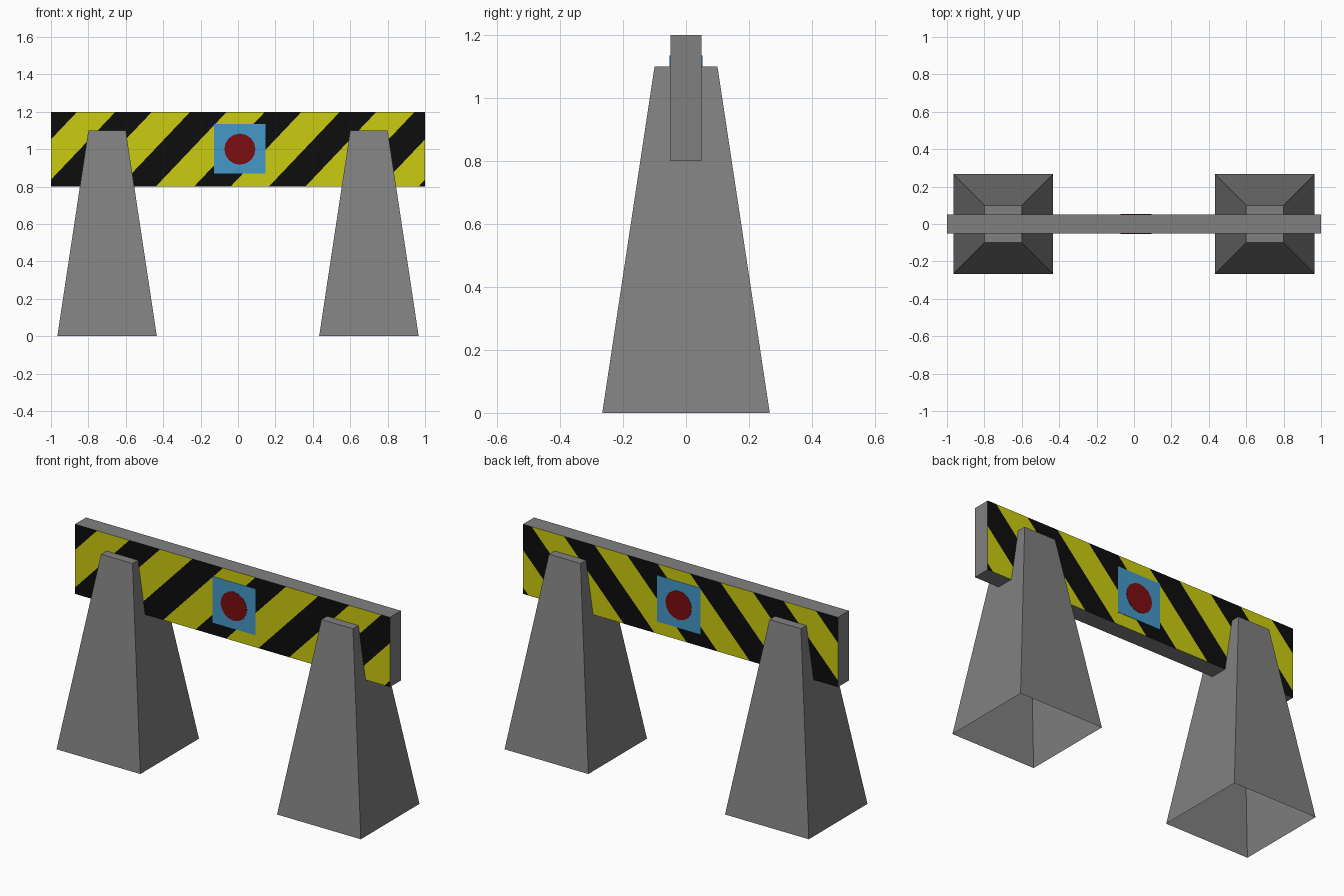
import bpy, bmesh, math
from mathutils import Matrix, Vector

if "Cube" in bpy.data.objects:
    bpy.data.objects.remove(bpy.data.objects["Cube"])


def material(name, rgb):
    m = bpy.data.materials.new(name)
    m.diffuse_color = (*rgb, 1)
    m.use_nodes = True
    m.node_tree.nodes["Principled BSDF"].inputs["Base Color"].default_value = m.diffuse_color
    return m


grey = material("concrete grey", (0.216, 0.216, 0.216))
yellow = material("warning yellow", (0.60, 0.60, 0.005))
black = material("stripe black", (0.004, 0.004, 0.004))
blue = material("panel blue", (0.06, 0.31, 0.58))
red = material("lamp red", (0.20, 0.004, 0.005))


def finish(bm, name, mats):
    me = bpy.data.meshes.new(name)
    bm.to_mesh(me)
    bm.free()
    for m in mats:
        me.materials.append(m)
    ob = bpy.data.objects.new(name, me)
    bpy.context.collection.objects.link(ob)
    return ob


def box(lo, hi):
    bm = bmesh.new()
    lo, hi = Vector(lo), Vector(hi)
    bmesh.ops.create_cube(bm, size=1, matrix=Matrix.Translation((lo + hi) / 2)
                          @ Matrix.Diagonal((*(hi - lo), 1)))
    return bm


# Tapered legs, open underneath
for side, x in (("left", -0.7), ("right", 0.7)):
    bm = bmesh.new()
    r2 = math.sqrt(2)
    bmesh.ops.create_cone(bm, cap_ends=True, segments=4, radius1=0.266 * r2,
                          radius2=0.1 * r2, depth=1.1,
                          matrix=Matrix.Translation((x, 0, 0.55))
                          @ Matrix.Rotation(math.pi / 4, 4, 'Z'))
    bm.normal_update()
    bottom = [f for f in bm.faces if f.normal.z < -0.9]
    bmesh.ops.delete(bm, geom=bottom, context='FACES_ONLY')
    finish(bm, side + "_leg", [grey])

# Cross board, cut along the slanted stripe edges
SLOPE, PERIOD, WIDTH, EDGE = 0.95, 0.4, 0.195, -0.06
bm = box((-1, -0.05, 0.8), (1, 0.05, 1.2))
for k in range(-3, 5):
    for x in (EDGE + k * PERIOD, EDGE + k * PERIOD - WIDTH):
        bmesh.ops.bisect_plane(bm, geom=bm.verts[:] + bm.edges[:] + bm.faces[:],
                               plane_co=(x, 0, 1.2), plane_no=(1, 0, -SLOPE))
bm.normal_update()
for f in bm.faces:
    if abs(f.normal.y) > 0.5:
        c = f.calc_center_median()
        u = c.x + SLOPE * (1.2 - c.z)
        f.material_index = 2 if (EDGE - u) % PERIOD < WIDTH else 1
finish(bm, "cross_board", [grey, yellow, black])

# Blue panel and red disc on both faces of the board
for side, s in (("front", -1), ("back", 1)):
    y0, y1 = sorted((s * 0.049, s * 0.052))
    finish(box((-0.127, y0, 0.87), (0.147, y1, 1.135)), side + "_panel", [blue])
    bm = bmesh.new()
    bmesh.ops.create_cone(bm, cap_ends=True, segments=16, radius1=0.083,
                          radius2=0.083, depth=0.004,
                          matrix=Matrix.Translation((0.01, s * 0.052, 1.0))
                          @ Matrix.Rotation(math.pi / 2, 4, 'X'))
    finish(bm, side + "_disc", [red])
